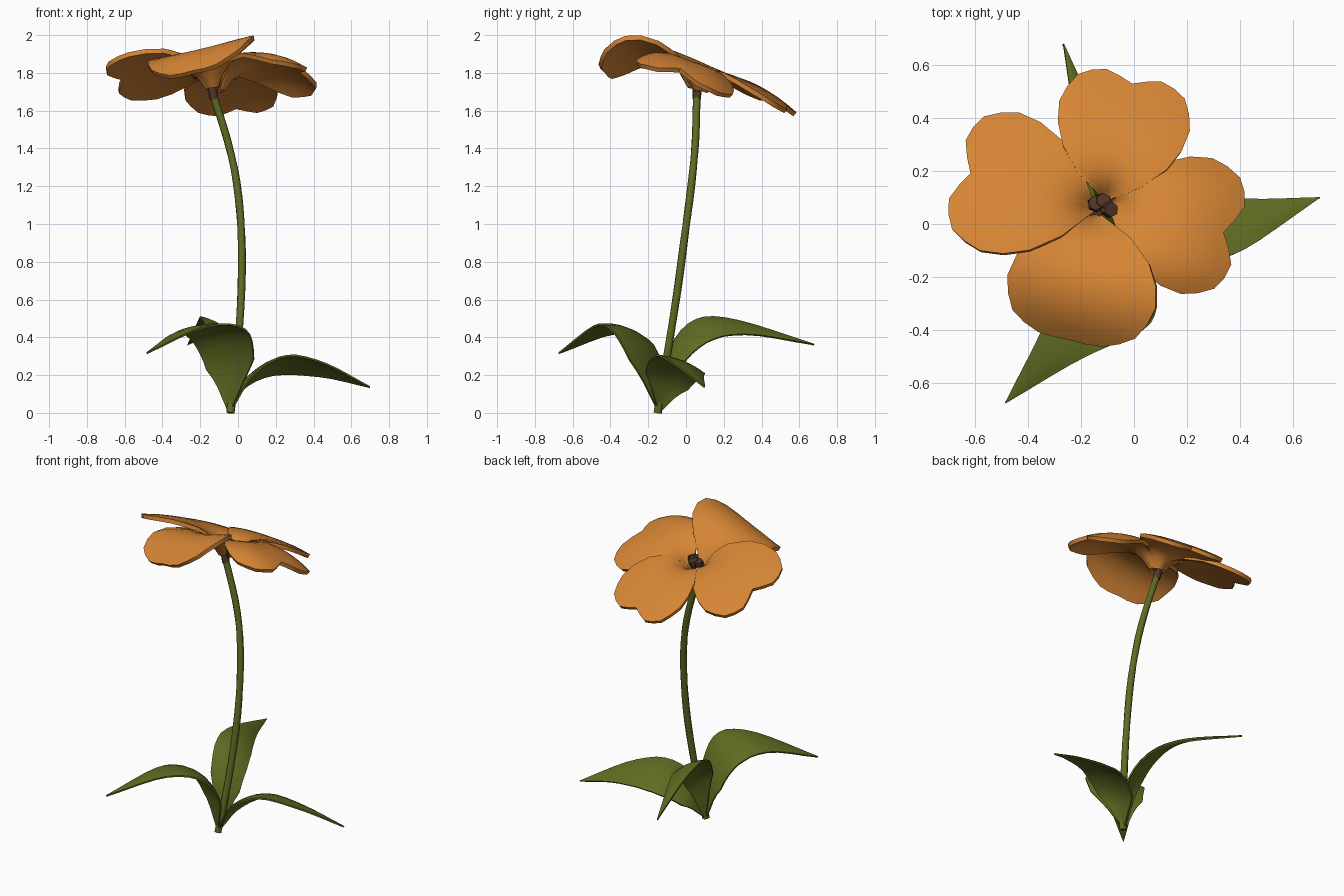
import bpy, bmesh, math
from mathutils import Vector

if "Cube" in bpy.data.objects:
    bpy.data.objects.remove(bpy.data.objects["Cube"])


def material(name, rgb):
    m = bpy.data.materials.new(name)
    m.diffuse_color = (*rgb, 1)
    m.use_nodes = True
    m.node_tree.nodes["Principled BSDF"].inputs["Base Color"].default_value = m.diffuse_color
    return m


ORANGE = material("petal orange", (0.67, 0.235, 0.035))
GREEN = material("leaf green", (0.115, 0.15, 0.016))
BROWN = material("centre brown", (0.085, 0.036, 0.02))


def spline(points, n):
    """Smooth path through the points (Catmull-Rom), n+1 samples."""
    p = [Vector(q) for q in points]
    p = [2 * p[0] - p[1]] + p + [2 * p[-1] - p[-2]]
    out = []
    for i in range(n + 1):
        f = i / n * (len(p) - 3)
        k = min(int(f), len(p) - 4)
        t = f - k
        a, b, c, d = p[k:k + 4]
        out.append(0.5 * (2 * b + (c - a) * t + (2 * a - 5 * b + 4 * c - d) * t * t
                          + (3 * b - a - 3 * c + d) * t ** 3))
    return out


def lerp_table(table, x):
    """Piecewise linear profile."""
    for (x0, y0), (x1, y1) in zip(table, table[1:]):
        if x <= x1:
            return y0 + (y1 - y0) * (x - x0) / (x1 - x0)
    return table[-1][1]


def finish(name, bm, mat, thickness=0, angle=50):
    mesh = bpy.data.meshes.new(name)
    bm.to_mesh(mesh)
    bm.free()
    mesh.materials.append(mat)
    ob = bpy.data.objects.new(name, mesh)
    bpy.context.collection.objects.link(ob)
    bpy.ops.object.select_all(action='DESELECT')
    ob.select_set(True)
    bpy.context.view_layer.objects.active = ob
    if thickness:
        s = ob.modifiers.new("thickness", 'SOLIDIFY')
        s.thickness = thickness
        s.offset = -1
        bpy.ops.object.modifier_apply(modifier=s.name)
    bpy.ops.object.shade_smooth_by_angle(angle=math.radians(angle))
    return ob


def grid_faces(bm, rows):
    for r0, r1 in zip(rows, rows[1:]):
        for j in range(len(r0) - 1):
            bm.faces.new((r0[j], r1[j], r1[j + 1], r0[j + 1]))


def tube(name, path, radii, sides, mat):
    bm = bmesh.new()
    rings = []
    for i, c in enumerate(path):
        d = path[min(i + 1, len(path) - 1)] - path[max(i - 1, 0)]
        q = d.to_track_quat('Z', 'Y')
        r = lerp_table(radii, i / (len(path) - 1))
        ring = [bm.verts.new(c + q @ Vector((r * math.cos(a), r * math.sin(a), 0)))
                for a in (2 * math.pi * k / sides for k in range(sides))]
        rings.append(ring)
    grid_faces(bm, [r + r[:1] for r in rings])
    bm.faces.new(rings[0])
    bm.faces.new(rings[-1])
    bmesh.ops.recalc_face_normals(bm, faces=bm.faces)
    return finish(name, bm, mat)


# Leaf: arched spine, half-width vector, edges curled towards the stem
LEAF_WIDTH = [(0, 0.1), (0.12, 0.45), (0.25, 0.9), (0.42, 1.03), (0.55, 0.98), (0.7, 0.73), (1, 0.01)]


def leaf(name, spine, half):
    bm = bmesh.new()
    half = Vector(half)
    path = spline(spine, 16)
    rows = []
    for i, c in enumerate(path):
        w = lerp_table(LEAF_WIDTH, i / 16)
        d = path[min(i + 1, 16)] - path[max(i - 1, 0)]
        up = half.cross(d).normalized()
        rows.append([bm.verts.new(c + half * v * w + up * 0.02 * w * (v * v - 0.5))
                     for v in (-1, -0.67, -0.33, 0, 0.33, 0.67, 1)])
    grid_faces(bm, rows)
    finish(name, bm, GREEN, 0.01)


leaf("leaf_right", [(-0.04, -0.14, 0.02), (0.05, -0.1, 0.18), (0.22, -0.03, 0.265),
                    (0.45, 0.02, 0.235), (0.7, 0.1, 0.14)], (-0.04, 0.128, -0.052))
leaf("leaf_back", [(-0.04, -0.14, 0.02), (-0.045, -0.07, 0.29), (-0.085, 0.08, 0.445),
                   (-0.15, 0.3, 0.46), (-0.265, 0.68, 0.365)], (-0.095, -0.03, 0.06))
leaf("leaf_front", [(-0.04, -0.14, 0.02), (-0.035, -0.2, 0.26), (-0.1, -0.29, 0.425),
                    (-0.25, -0.43, 0.45), (-0.485, -0.675, 0.32)], (0.14, -0.1, 0.03))

# Stem and the brown cup on top of it
tube("stem", spline([(-0.04, -0.15, 0), (-0.005, -0.1, 0.3), (0.018, -0.045, 0.65), (0.018, -0.005, 0.95),
                     (-0.007, 0.03, 1.22), (-0.055, 0.05, 1.44), (-0.13, 0.057, 1.68)], 18),
     [(0, 0.022), (1, 0.02)], 8, GREEN)
tube("flower_cup", spline([(-0.127, 0.057, 1.66), (-0.138, 0.06, 1.73)], 2), [(0, 0.022), (1, 0.027)], 8, BROWN)

# Stamens: little six-sided clubs
for i, tip in enumerate([(-0.085, 0.055, 1.81), (-0.145, 0.08, 1.80), (-0.115, 0.09, 1.80)]):
    tube(f"stamen_{i + 1}", spline([(-0.13, 0.06, 1.69), tip], 5),
         [(0, 0.015), (0.4, 0.02), (0.75, 0.036), (1, 0.028)], 6, BROWN)

# Petal: fan from the root with a heart-shaped outline, lying on the tilted
# flower plane with a deep throat at the root and a drooping tip
PETAL_RADIUS = [(0, 1), (0.25, 1.03), (0.45, 1), (0.65, 0.87), (0.85, 0.62), (1, 0.3)]


def petal(name, root, axis, spread, length, notch, droop, roll, cup):
    bm = bmesh.new()
    rows = []
    n, m = 18, 10
    for i in range(n + 1):
        f = 2 * i / n - 1
        th = math.radians(spread * f)
        a = math.radians(axis) + th
        rim = length * (lerp_table(PETAL_RADIUS, abs(f)) - notch * max(0, 1 - abs(f) / 0.25))
        row = []
        for j in range(m + 1):
            r = 0.01 + (rim - 0.01) * j / m
            s = r * math.cos(th) / length
            t = r * math.sin(th) / 0.26
            x, y = root[0] + r * math.cos(a), root[1] + r * math.sin(a)
            z = (1.87 - 0.36 * (y - 0.07) - 0.17 * math.exp(-r / 0.08)
                 - droop * s ** 3 + roll * t - cup * abs(t) ** 3)
            row.append(bm.verts.new((x, y, z)))
        rows.append(row)
    grid_faces(bm, rows)
    bmesh.ops.reverse_faces(bm, faces=bm.faces)
    finish(name, bm, ORANGE, 0.025)


petal("petal_back", (-0.11, 0.085), 77, 56, 0.49, 0.07, 0.095, 0.0, 0.025)
petal("petal_right", (-0.1, 0.07), -13, 56, 0.51, 0.12, 0.12, 0.0, 0.08)
petal("petal_left", (-0.14, 0.055), 164, 53, 0.55, 0.1, 0.06, 0.02, 0.02)
petal("petal_front", (-0.13, 0.04), 257, 65, 0.49, 0.0, 0.24, 0.04, 0.0)
